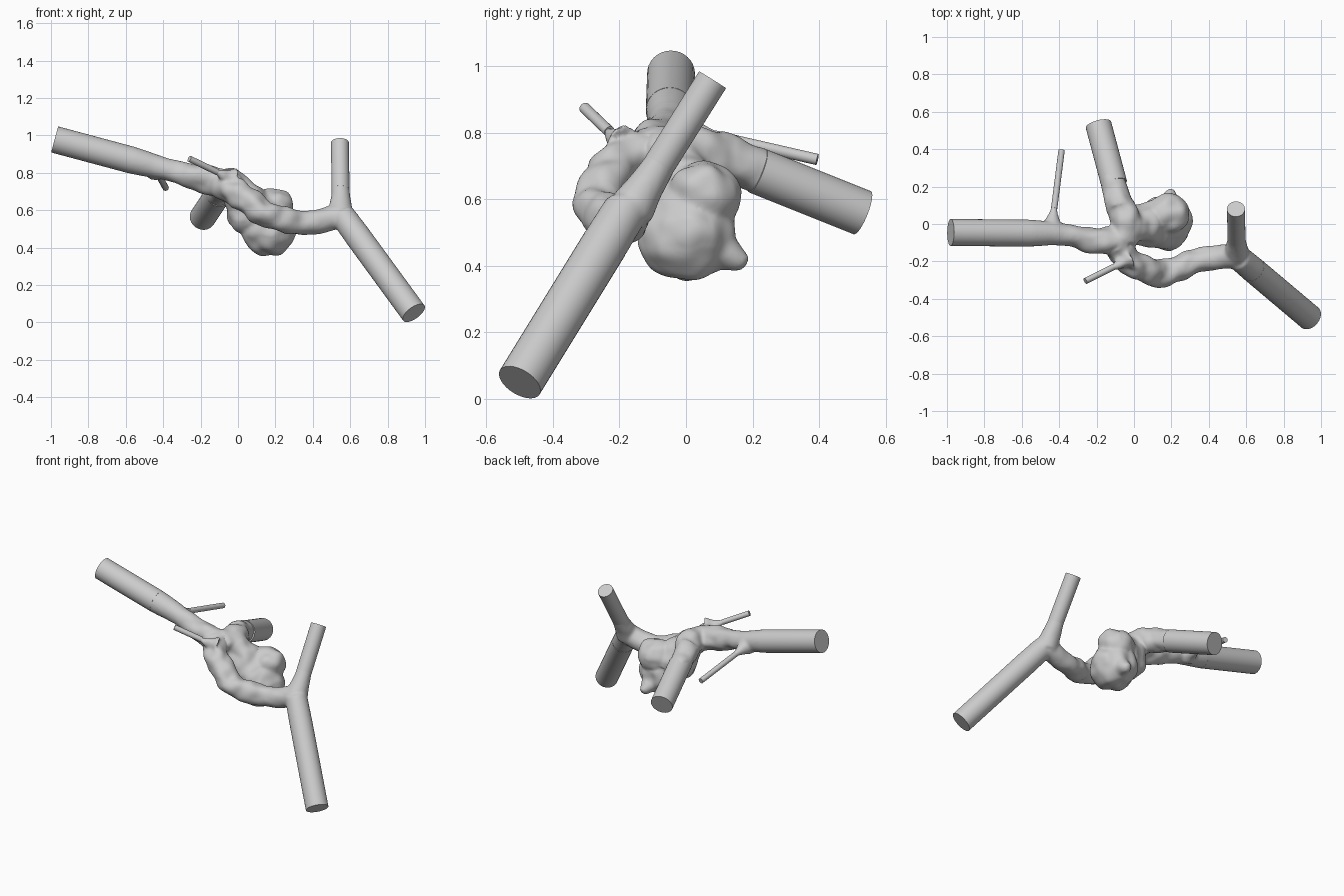
import bpy, bmesh, math
from mathutils import Vector, Matrix, noise

if "Cube" in bpy.data.objects:
    bpy.data.objects.remove(bpy.data.objects["Cube"])


def make_object(name, bm):
    bmesh.ops.recalc_face_normals(bm, faces=bm.faces)
    me = bpy.data.meshes.new(name)
    bm.to_mesh(me)
    bm.free()
    ob = bpy.data.objects.new(name, me)
    bpy.context.collection.objects.link(ob)
    bpy.ops.object.select_all(action='DESELECT')
    ob.select_set(True)
    bpy.context.view_layer.objects.active = ob
    return ob


def spline(pts, steps):
    """Catmull-Rom resampling of (x, y, z, radius) points."""
    p = [Vector(q) for q in pts]
    p = [2 * p[0] - p[1]] + p + [2 * p[-1] - p[-2]]
    out = []
    for a, b, c, d in zip(p, p[1:], p[2:], p[3:]):
        for k in range(steps):
            t = k / steps
            out.append(0.5 * (2 * b + (c - a) * t + (2 * a - 5 * b + 4 * c - d) * t * t
                              + (3 * b - a - 3 * c + d) * t ** 3))
    return out + [p[-2]]


def add_tube(bm, pts, steps=8, sides=32):
    """Loft capped circular rings along a path."""
    path = spline(pts, steps)
    pos = [q.to_3d() for q in path]
    rings, normal, n = [], None, len(path)
    for i, q in enumerate(path):
        tan = (pos[min(i + 1, n - 1)] - pos[max(i - 1, 0)]).normalized()
        normal = tan.orthogonal() if normal is None else normal - tan * normal.dot(tan)
        normal.normalize()
        side = tan.cross(normal)
        rings.append([bm.verts.new(pos[i] + q[3] * (normal * math.cos(a) + side * math.sin(a)))
                      for a in (2 * math.pi * k / sides for k in range(sides))])
    for r0, r1 in zip(rings, rings[1:]):
        for k in range(sides):
            j = (k + 1) % sides
            bm.faces.new((r0[k], r0[j], r1[j], r1[k]))
    bm.faces.new(rings[0][::-1])
    bm.faces.new(rings[-1])


core = bmesh.new()
# inlet artery up to the fork
add_tube(core, [(-0.45, -0.05, 0.836, 0.064), (-0.33, -0.065, 0.806, 0.058),
                (-0.2, -0.09, 0.77, 0.07), (-0.05, -0.08, 0.735, 0.077)])
# start of the rear branch
add_tube(core, [(-0.06, -0.09, 0.745, 0.075), (-0.035, 0, 0.74, 0.085),
                (-0.07, 0.1, 0.73, 0.073)])
# looping front branch
add_tube(core, [(-0.1, -0.11, 0.75, 0.07), (0, -0.215, 0.69, 0.074), (0.15, -0.262, 0.58, 0.071),
                (0.36, -0.19, 0.533, 0.066), (0.55, -0.17, 0.57, 0.066)])
# aneurysm neck, pointed tip and lobed sac
add_tube(core, [(-0.02, -0.02, 0.72, 0.085), (0.1, 0, 0.57, 0.13)])
add_tube(core, [(0.18, 0.06, 0.47, 0.1), (0.2, 0.175, 0.41, 0.016)])
for x, y, z, r in ((0.165, 0.005, 0.5, 0.147), (0.185, 0.055, 0.61, 0.11), (0.06, 0, 0.585, 0.12)):
    bmesh.ops.create_icosphere(core, subdivisions=4, radius=r,
                               matrix=Matrix.Translation((x, y, z)))

# straight ends with flat caps; each flares out of a hub on the core
# name: hub, hub radius, end, end radius, share of the length that flares
ends = {
    "inlet_tube": ((-0.45, -0.05, 0.836), 0.064, (-0.98, -0.045, 0.978), 0.072, 0.22),
    "rear_outlet_tube": ((-0.07, 0.08, 0.74), 0.076, (-0.19, 0.53, 0.56), 0.07, 0.3),
    "lower_outlet_tube": ((0.56, -0.18, 0.57), 0.068, (0.94, -0.5, 0.05), 0.07, 0.2),
    "upper_outlet_tube": ((0.55, -0.165, 0.57), 0.07, (0.545, 0.08, 0.96), 0.048, 0.35),
    "rear_twig": ((-0.44, -0.02, 0.815), 0.06, (-0.387, 0.395, 0.72), 0.017, 0.25),
    "front_twig": ((-0.03, -0.19, 0.765), 0.06, (-0.26, -0.305, 0.875), 0.017, 0.35),
}
for name, (hub, r0, end, r, t) in ends.items():
    a, b = Vector(hub), Vector(end)
    mid = r + (r0 - r) * 0.4
    add_tube(core, [(*a.lerp(b, f), rad) for f, rad in
                    ((0, r0), (t / 2, mid), (t, r), (t + 0.1, r * 0.96))])
    bm = bmesh.new()
    add_tube(bm, [(*a.lerp(b, t), r), (*b, r)], steps=1)
    make_object(name, bm)
    bpy.ops.object.shade_smooth_by_angle(angle=math.radians(40))

# fuse the organic parts into one skin
ob = make_object("artery_core_with_aneurysm", core)
remesh = ob.modifiers.new("fuse", 'REMESH')
remesh.mode = 'VOXEL'
remesh.voxel_size = 0.009
soften = ob.modifiers.new("soften", 'SMOOTH')
soften.iterations = 8
for m in ("fuse", "soften"):
    bpy.ops.object.modifier_apply(modifier=m)

# gentle bumps that fade toward the straight ends
normals = [v.normal.copy() for v in ob.data.vertices]
for v, nrm in zip(ob.data.vertices, normals):
    fade = max(0, 1 - (v.co - Vector((0.05, -0.05, 0.62))).length / 0.55)
    v.co += nrm * noise.noise(v.co * 13) * 0.016 * min(1, fade * 2)
bpy.ops.object.shade_smooth_by_angle(angle=math.radians(60))
